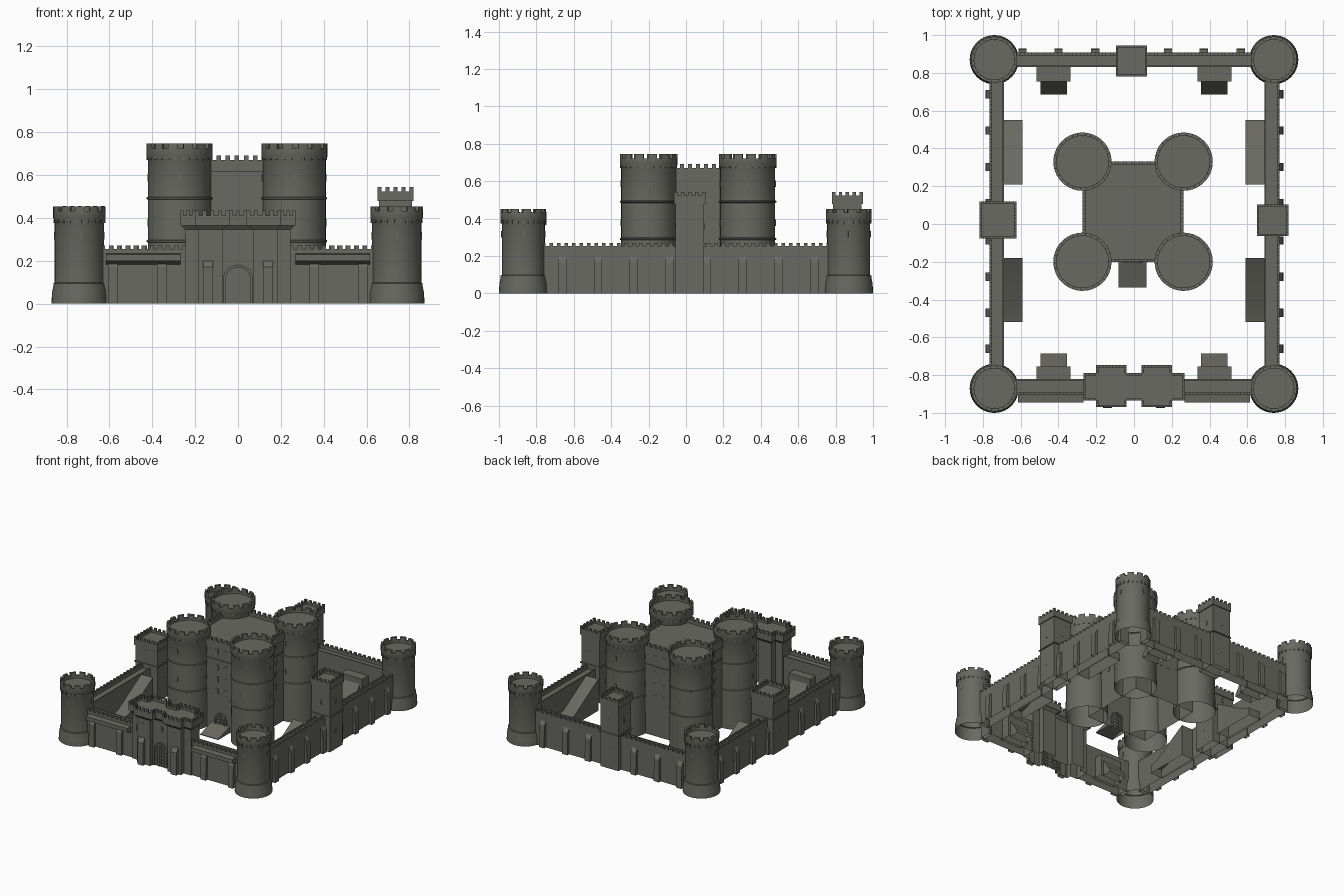
import bpy, bmesh, math
from mathutils import Vector as V

if "Cube" in bpy.data.objects:
    bpy.data.objects.remove(bpy.data.objects["Cube"])

stone = bpy.data.materials.new("grey stone")
stone.diffuse_color = (0.14, 0.142, 0.12, 1)
stone.use_nodes = True
stone.node_tree.nodes["Principled BSDF"].inputs["Base Color"].default_value = stone.diffuse_color


def finish(bm, name):
    bmesh.ops.recalc_face_normals(bm, faces=bm.faces)
    me = bpy.data.meshes.new(name)
    bm.to_mesh(me)
    bm.free()
    me.materials.append(stone)
    ob = bpy.data.objects.new(name, me)
    bpy.context.collection.objects.link(ob)
    bpy.context.view_layer.objects.active = ob
    ob.select_set(True)
    bpy.ops.object.shade_smooth_by_angle(angle=math.radians(30))
    ob.select_set(False)


def loft(bm, a, b):
    """Solid between two matching outlines; faces on the ground stay open."""
    va, vb = [bm.verts.new(p) for p in a], [bm.verts.new(p) for p in b]
    n = len(va)
    faces = [va, vb] + [[va[i], va[(i + 1) % n], vb[(i + 1) % n], vb[i]] for i in range(n)]
    for f in faces:
        if any(v.co.z > 1e-5 for v in f):
            bm.faces.new(f)


def prism(bm, pts, z0, z1, pts2=None):
    loft(bm, [(x, y, z0) for x, y in pts], [(x, y, z1) for x, y in (pts2 or pts)])


def rect(x0, x1, y0, y1):
    return [(x0, y0), (x1, y0), (x1, y1), (x0, y1)]


def box(bm, x0, x1, y0, y1, z0, z1):
    prism(bm, rect(x0, x1, y0, y1), z0, z1)


def battlement(bm, p, q, t, z0, zp, zt, pitch=0.045):
    """Parapet from p to q, thickness t to the left, with merlons on top."""
    p, q = V(p), V(q)
    length = (q - p).length
    d = (q - p) / length
    nrm = V((-d.y, d.x)) * t

    def seg(s, e, za, zb):
        a, b = p + d * s, p + d * e
        prism(bm, [a, b, b + nrm, a + nrm], za, zb)
    seg(0, length, z0, zp)
    n = max(1, round(length / pitch))
    step = length / (n + 0.5)
    for i in range(n + 1):
        seg(i * step, i * step + step * 0.5, zp, zt)


def crown(bm, pts, deck, zp, zt, t=0.014, pitch=0.045):
    prism(bm, pts, deck - 0.03, deck)
    for i in range(len(pts)):
        battlement(bm, pts[i], pts[(i + 1) % len(pts)], t, deck, zp, zt, pitch)


def lathe(bm, cx, cy, prof, n=40):
    rings = [[bm.verts.new((cx + r * math.cos(2 * math.pi * i / n),
                            cy + r * math.sin(2 * math.pi * i / n), z)) for i in range(n)] for r, z in prof]
    for a, b in zip(rings, rings[1:]):
        for i in range(n):
            j = (i + 1) % n
            bm.faces.new([a[i], a[j], b[j], b[i]])
    bm.faces.new(rings[-1])


def slit(bm, x, y, ang, z0, z1, w=0.006):
    """Thin raised plate on a surface facing direction ang."""
    d = V((math.cos(ang), math.sin(ang)))
    s = V((-d.y, d.x)) * w
    c = V((x, y))
    prism(bm, [c - s - d * .006, c + s - d * .006, c + s + d * .003, c - s + d * .003], z0, z1)


def round_tower(name, cx, cy, prof, r, wall, deck, zp, zt, n, slits):
    bm = bmesh.new()
    lathe(bm, cx, cy, prof + [(r, zp), (r - wall, zp), (r - wall, deck)])
    step = 2 * math.pi / n
    for i in range(n):                                   # merlons and corbels
        arc = [i * step + step * 0.62 * k / 3 for k in range(4)]
        pts = [(cx + r * math.cos(a), cy + r * math.sin(a)) for a in arc]
        pts += [(cx + (r - wall) * math.cos(a), cy + (r - wall) * math.sin(a)) for a in reversed(arc)]
        prism(bm, pts, zp, zt)
    rb = prof[-3][0]
    for i in range(n * 2):
        a = i * step / 2
        slit(bm, cx + (rb + .003) * math.cos(a), cy + (rb + .003) * math.sin(a), a, deck - .035, deck - .018)
    for z in slits:
        for k in range(4):
            a = k * math.pi / 2 + 0.03
            slit(bm, cx + rb * math.cos(a), cy + rb * math.sin(a), a, z, z + 0.035)
    finish(bm, name)


# Round corner towers and the larger towers of the keep
for sx in (-1, 1):
    for sy in (-1, 1):
        prof = [(.13, 0), (.128, .05), (.121, .085), (.121, .095), (.115, .098), (.115, .385), (.122, .4)]
        round_tower("corner_tower", sx * .74, sy * .87, prof, .122, .016, .41, .432, .453, 11, (.3,))
        prof = [(.15, 0), (.147, .28)]
        for z in (.285, .485):                            # string courses
            prof += [(.147, z), (.153, z + .003), (.153, z + .01), (.147, z + .013)]
        prof += [(.147, .67), (.154, .685)]
        round_tower("keep_tower", -.005 + sx * .268, .065 + sy * .265, prof, .154, .017, .705, .723, .746, 13,
                    (.36, .57))

# Keep body with string band, windows and door
bm = bmesh.new()
kx, ky = -.005, .065
box(bm, kx - .26, kx + .26, ky - .26, ky + .26, 0, .62)
crown(bm, rect(kx - .267, kx + .267, ky - .267, ky + .267), .645, .67, .692, .016)
box(bm, kx - .266, kx + .266, ky - .266, ky + .266, .522, .532)
for k in range(4):
    a = k * math.pi / 2
    d, s = V((math.cos(a), math.sin(a))), V((-math.sin(a), math.cos(a)))
    for off in (-.035, .035):
        for z in (.27, .36, .45, .57):
            c = V((kx, ky)) + d * .26 + s * off
            slit(bm, c.x, c.y, a, z, z + .04, .011)
finish(bm, "keep_body")


def arch_door(name, cx, y, w, spring, bars):
    """Raised arch surround with a lattice of bars, on a wall facing -y."""
    bm = bmesh.new()
    ang = [math.pi * k / 12 for k in range(13)]

    def outline(r):
        return [(cx + r, 0)] + [(cx + r * math.cos(a), spring + r * math.sin(a)) for a in ang] + [(cx - r, 0)]
    o, i = outline(w), outline(w - .012)
    for k in range(len(o) - 1):
        q = [o[k], o[k + 1], i[k + 1], i[k]]
        loft(bm, [(x, y - .012, z) for x, z in q], [(x, y + .01, z) for x, z in q])
    r = w - .012
    for k in range(1, bars):
        u = -r + 2 * r * k / bars
        box(bm, cx + u - .003, cx + u + .003, y - .005, y + .005, 0, spring + math.sqrt(r * r - u * u))
    z = .02
    while z < spring + r - .01:
        h = r if z < spring else math.sqrt(r * r - (z - spring) ** 2)
        box(bm, cx - h, cx + h, y - .005, y + .005, z, z + .006)
        z += .026
    finish(bm, name)


arch_door("gate_portcullis", 0, -.915, .07, .112, 6)
arch_door("keep_door", kx, ky - .26, .05, .08, 4)

# Ramp in front of the keep door
bm = bmesh.new()
tri = [(-.335, 0), (-.195, 0), (-.195, .05), (-.335, .005)]
loft(bm, [(-.083, y, z) for y, z in tri], [(.067, y, z) for y, z in tri])
finish(bm, "keep_ramp")


# Gatehouse: cross-shaped plan with two projecting turrets
def gate_plan(x, a, b, y0, y1, f, k):
    half = [(a, f), (b, f), (b, y0), (x, y0), (x, y1), (b, y1), (b, k), (a, k), (a, y1)]
    front = [(a, y0)] + half
    return front + [(-px, py) for px, py in reversed(front)]


body = gate_plan(.245, .073, .185, -.915, -.81, -.95, -.765)
top = gate_plan(.268, .04, .2, -.935, -.79, -.97, -.747)
bm = bmesh.new()
prism(bm, body, 0, .345)
prism(bm, body, .345, .37, top)
crown(bm, top, .395, .412, .435, .012, .04)
for s in (-1, 1):
    box(bm, s * .14 - .024, s * .14 + .024, -.975, -.94, 0, .17)          # buttresses
    prism(bm, rect(s * .14 - .024, s * .14 + .024, -.975, -.94), .17, .2,
          rect(s * .14 - .024, s * .14 + .024, -.952, -.94))
    slit(bm, s * .13, -.95, -math.pi / 2, .27, .31)
    slit(bm, s * .215, -.915, -math.pi / 2, .22, .26)
slit(bm, 0, -.915, -math.pi / 2, .265, .305, .004)                         # cross slit
slit(bm, 0, -.915, -math.pi / 2, .282, .289, .014)
finish(bm, "gatehouse")

# Square wall towers
for name, x, y, h, deck in (("left_wall_tower", -.72, .02, .098, .42),
                            ("right_wall_tower", .735, .02, .084, .508),
                            ("back_wall_tower", -.013, .863, .083, .508)):
    bm = bmesh.new()
    g = h - .007
    box(bm, x - g, x + g, y - g, y + g, 0, deck - .02)
    crown(bm, rect(x - h, x + h, y - h, y + h), deck, deck + .016, deck + .035, .012, .04)
    box(bm, x - h, x + h, y - h, y + h, .262, .27)
    for k in range(4):
        a = k * math.pi / 2
        for z in (.12, .34):
            slit(bm, x + g * math.cos(a), y + g * math.sin(a), a, z, z + .035)
    finish(bm, name)


# Curtain walls: body, outer battlement and low inner kerb (outer edge runs p to q)
def curtain(name, p, q, t, buttresses, depth=.022):
    bm = bmesh.new()
    p, q = V(p), V(q)
    d = (q - p).normalized()
    n = V((-d.y, d.x))
    prism(bm, [p, q, q + n * t, p + n * t], 0, .23)
    battlement(bm, p, q, .014, .23, .255, .271, .04)
    a, b = p + n * (t - .008), q + n * (t - .008)
    prism(bm, [a, b, b + n * .008, a + n * .008], .23, .245)
    for u in buttresses:
        c = V((u * abs(d.x) + p.x * abs(d.y), u * abs(d.y) + p.y * abs(d.x)))
        prof = [(.002, 0), (-depth, 0), (-depth * .8, .17), (.002, .2)]
        loft(bm, *[[(*(c + d * s + n * m), z) for m, z in prof] for s in (-.022, .022)])
    finish(bm, name)


sides = (-.66, -.47, -.28, -.087, .11, .302, .495, .687)
curtain("right_wall", (.77, -.77), (.77, .77), .078, sides)
curtain("left_wall", (-.765, .77), (-.765, -.77), .078, sides)
curtain("back_wall", (.64, .907), (-.64, .907), .077, (-.59, -.4, -.205, .18, .37, .565))
curtain("front_wall_right", (.24, -.905), (.64, -.905), .085, (.355, .585))
curtain("front_wall_left", (-.64, -.905), (-.24, -.905), .085, (-.355, -.585))

for s in (-1, 1):
    # Overhanging gallery on the front wall
    bm = bmesh.new()
    prof = [(-.9, .18), (-.94, .2), (-.945, .2), (-.945, .23), (-.9, .235)]
    loft(bm, [(s * .268, y, z) for y, z in prof], [(s * .615, y, z) for y, z in prof])
    finish(bm, "front_gallery")
    for f in (-1, 1):
        # Stair ramps rising to the wall walk beside the side towers
        bm = bmesh.new()
        ys, yt = (.55, .21) if f > 0 else (-.52, -.18)
        ym = ys + (yt - ys) * .2
        prof = [(ys, 0), (ys, .06), (ym, .08), (yt, .24), (yt, 0)]
        loft(bm, [(s * .59, y, z) for y, z in prof], [(s * .7, y, z) for y, z in prof])
        finish(bm, "wall_stair")
        # Lean-to sheds inside the front and back walls
        bm = bmesh.new()
        box(bm, s * .425 - .09, s * .425 + .09, min(f * .755, f * .84), max(f * .755, f * .84), 0, .165)
        prof = [(f * .76, 0), (f * .685, 0), (f * .685, .02), (f * .76, .13)]
        loft(bm, [(s * .425 - .07, y, z) for y, z in prof], [(s * .425 + .07, y, z) for y, z in prof])
        finish(bm, "yard_shed")
